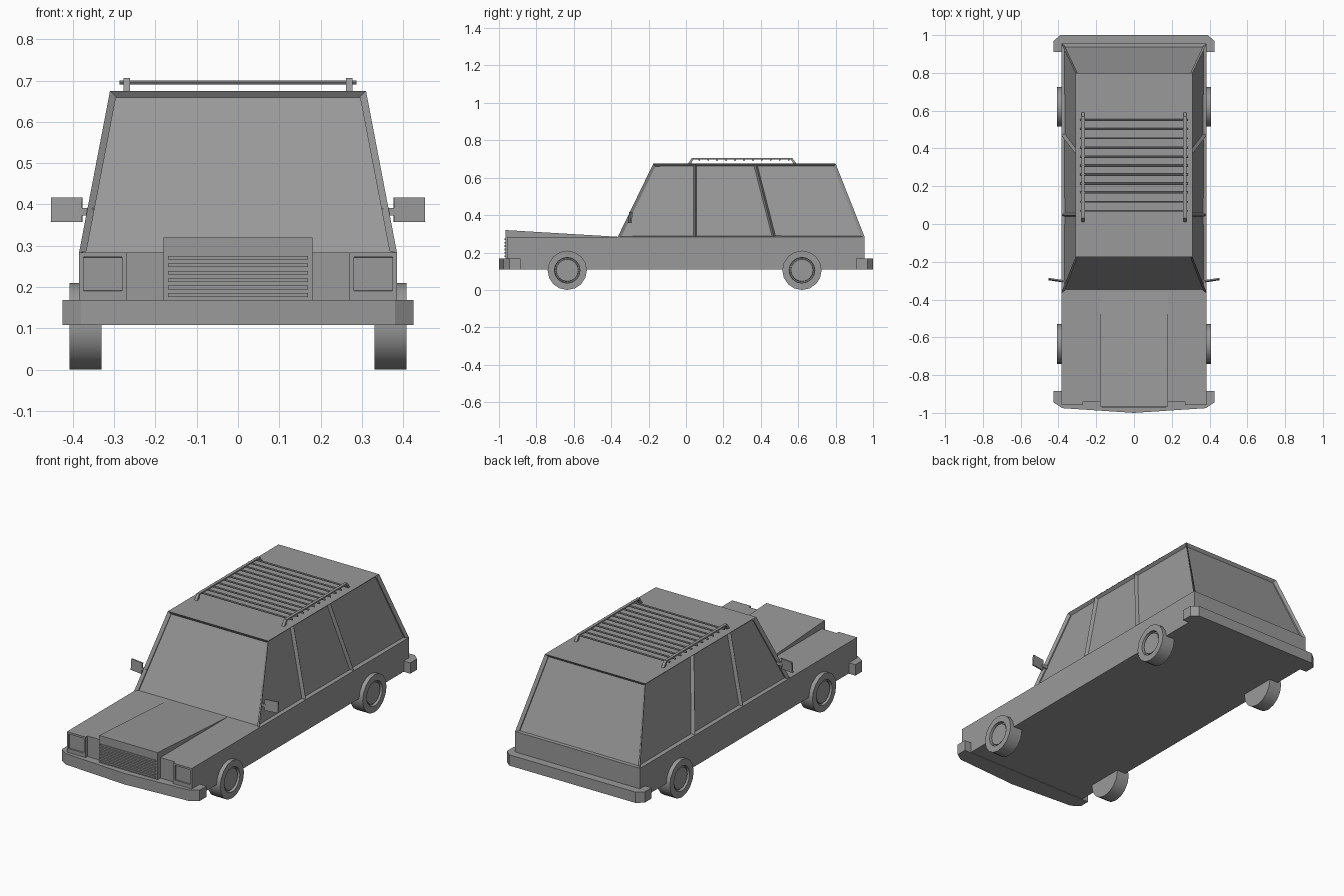
import bpy, bmesh
from mathutils import Matrix, Vector

old = bpy.data.objects.get("Cube")
if old:
    bpy.data.objects.remove(old)

GREY = (0.32, 0.32, 0.32, 1)
paint = bpy.data.materials.new("plain grey")
paint.use_nodes = True
paint.diffuse_color = GREY
paint.node_tree.nodes["Principled BSDF"].inputs["Base Color"].default_value = GREY


def finish(name, bm, smooth=False):
    me = bpy.data.meshes.new(name)
    bm.to_mesh(me)
    bm.free()
    me.materials.append(paint)
    ob = bpy.data.objects.new(name, me)
    bpy.context.collection.objects.link(ob)
    if smooth:
        bpy.ops.object.select_all(action='DESELECT')
        ob.select_set(True)
        bpy.context.view_layer.objects.active = ob
        bpy.ops.object.shade_smooth_by_angle(angle=0.6)
    return ob


def prism(name, pts, axis, lo, hi):
    """Extrude a 2D outline along an axis; the outline uses the other two axes in order."""
    bm = bmesh.new()

    def place(p, t):
        co = list(p)
        co.insert("xyz".index(axis), t)
        return co
    face = bm.faces.new([bm.verts.new(place(p, lo)) for p in pts])
    ext = bmesh.ops.extrude_face_region(bm, geom=[face], use_keep_orig=True)
    verts = [g for g in ext["geom"] if isinstance(g, bmesh.types.BMVert)]
    bmesh.ops.translate(bm, verts=verts, vec=place((0, 0), hi - lo))
    bmesh.ops.recalc_face_normals(bm, faces=bm.faces)
    return finish(name, bm)


def box_mesh(lo, hi):
    bm = bmesh.new()
    lo, hi = Vector(lo), Vector(hi)
    size = Matrix.Diagonal((hi - lo).to_4d())
    bmesh.ops.create_cube(bm, size=1, matrix=Matrix.Translation((lo + hi) / 2) @ size)
    return bm


def rod(name, x0, x1, y, z, r, sides):
    bm = bmesh.new()
    bmesh.ops.create_cone(bm, cap_ends=True, segments=sides, radius1=r, radius2=r,
                          depth=x1 - x0, matrix=Matrix.Translation(((x0 + x1) / 2, y, z))
                          @ Matrix.Rotation(1.5708, 4, 'Y'))
    return bm


# Lower body and tapering bonnet bulge
W, BELT, ROOF = 0.385, 0.283, 0.675
finish("lower_body", box_mesh((-W, -0.94, 0.11), (W, 0.955, BELT)))
prism("bonnet_bulge", [(-0.965, 0.14), (-0.965, 0.32), (-0.36, 0.284), (-0.36, 0.2)],
      "x", -0.18, 0.18)

# Cabin: tapered shell with each window inset and sunk
bm = bmesh.new()
low_y = (-0.365, 0.048, 0.47, 0.955)
top_y = (-0.175, 0.048, 0.372, 0.80)
low, top = {}, {}
for s in (-1, 1):
    low[s] = [bm.verts.new((s * W, y, BELT)) for y in low_y]
    top[s] = [bm.verts.new((s * 0.31, y, ROOF)) for y in top_y]
windows = []
for s in (-1, 1):
    for i in range(3):
        windows.append(bm.faces.new((low[s][i], low[s][i + 1], top[s][i + 1], top[s][i])))
for i in (0, 3):
    windows.append(bm.faces.new((low[-1][i], low[1][i], top[1][i], top[-1][i])))
for ring in (low, top):
    bm.faces.new(ring[-1] + ring[1][::-1])
bmesh.ops.recalc_face_normals(bm, faces=bm.faces)
bmesh.ops.inset_individual(bm, faces=windows, thickness=0.013, depth=-0.017)
finish("cabin", bm)

# Bumpers with chamfered, wrapped corners
for name, half, z in (
        ("front_bumper", [(0, -1), (0.38, -0.975), (0.425, -0.945), (0.425, -0.885)], 0.108),
        ("rear_bumper", [(0, 1), (0.39, 1), (0.425, 0.97), (0.425, 0.91)], 0.109)):
    prism(name, half + [(-x, y) for x, y in half[:0:-1]], "z", z, 0.169)

# Grille slats
for i in range(6):
    z = 0.18 + i * 0.018
    finish("grille_slat", box_mesh((-0.17, -0.971, z - 0.004), (0.17, -0.96, z + 0.005)))

for s, side in ((1, "left"), (-1, "right")):
    # Headlight housing with sunken lamp
    xs = sorted((s * 0.27, s * W))
    bm = box_mesh((xs[0], -0.957, 0.15), (xs[1], -0.93, BELT))
    bm.normal_update()
    front = [f for f in bm.faces if f.normal.y < -0.9]
    bmesh.ops.inset_individual(bm, faces=front, thickness=0.015)
    bmesh.ops.translate(bm, verts=[v for v in front[0].verts if v.co.z < 0.2],
                        vec=(0, 0, 0.03))
    bmesh.ops.inset_individual(bm, faces=front, thickness=0.001, depth=-0.008)
    finish(side + "_headlight", bm)

    # Wing mirror and its stem
    bm = box_mesh((-0.038, -0.004, -0.03), (0.038, 0.004, 0.03))
    bm.transform(Matrix.Translation((s * 0.415, -0.297, 0.387))
                 @ Matrix.Rotation(s * 0.15, 4, 'Z') @ Matrix.Rotation(-0.08, 4, 'X'))
    finish(side + "_mirror", bm)
    xs = sorted((s * 0.35, s * 0.385))
    finish(side + "_mirror_stem", box_mesh((xs[0], -0.306, 0.373), (xs[1], -0.296, 0.391)))

    # Wheels: tyre, groove and raised hub
    for y, end in ((-0.635, "front"), (0.62, "rear")):
        xs = sorted((s * 0.33, s * 0.408))
        bm = rod("wheel", xs[0], xs[1], y, 0.105, 0.105, 16)
        bm.normal_update()
        cap = [f for f in bm.faces if f.normal.x * s > 0.9]
        for thick, depth in ((0.036, 0), (0.002, -0.015), (0.006, 0), (0.002, 0.008)):
            bmesh.ops.inset_individual(bm, faces=cap, thickness=thick, depth=depth)
        finish(side + "_" + end + "_wheel", bm, True)

    # Roof rack rail with slanted feet
    prism(side + "_rack_rail",
          [(0.008, 0.67), (0.032, 0.706), (0.568, 0.706), (0.594, 0.67),
           (0.578, 0.67), (0.56, 0.698), (0.04, 0.698), (0.024, 0.67)],
          "x", s * 0.269 - 0.008, s * 0.269 + 0.008)

# Roof rack crossbars
for i in range(11):
    finish("rack_crossbar", rod("bar", -0.287, 0.287, 0.07 + i * 0.048, 0.695, 0.005, 8), True)
